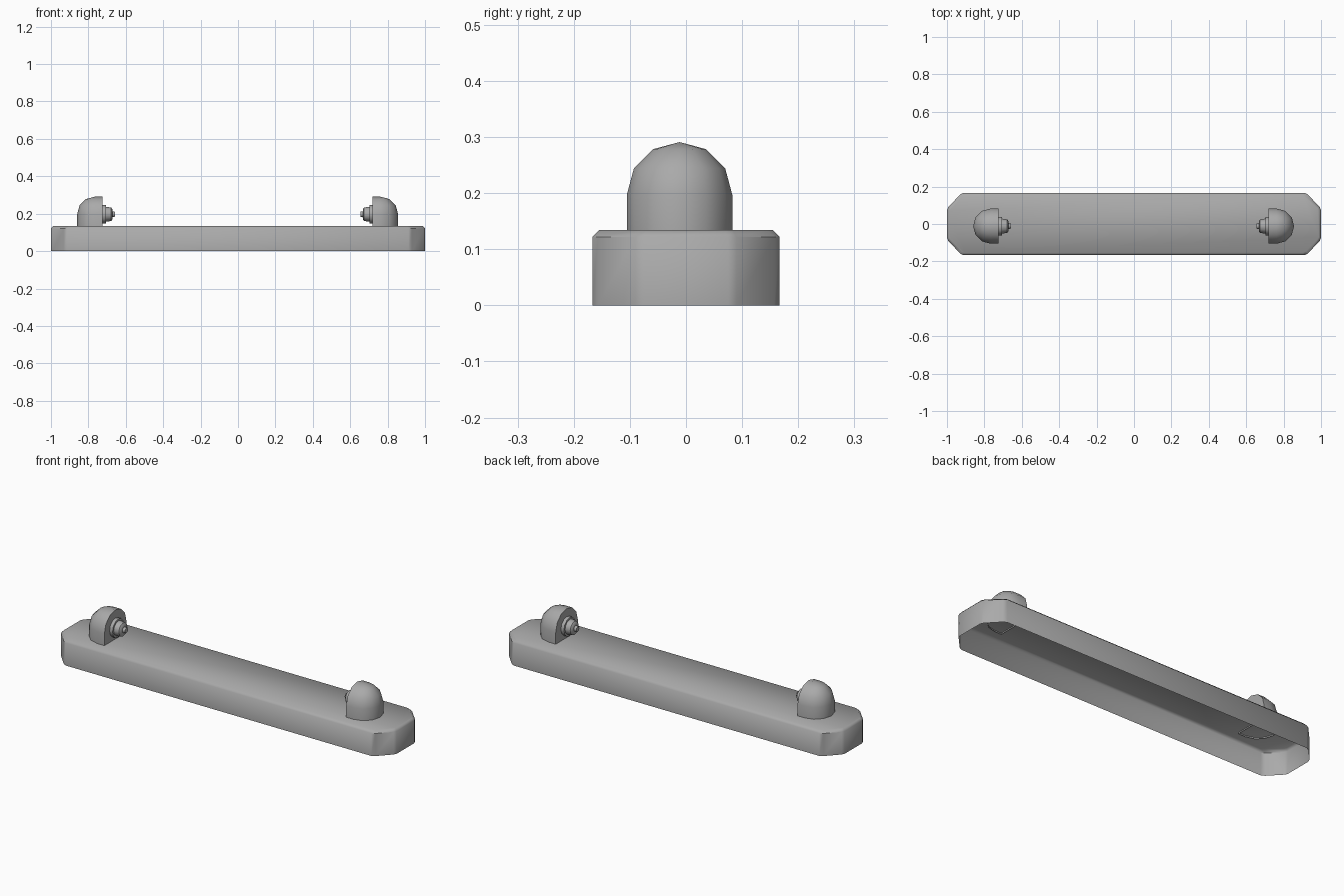
import bpy, bmesh
from math import sin, cos, pi, radians

if "Cube" in bpy.data.objects:
    bpy.data.objects.remove(bpy.data.objects["Cube"])

CX, CY, CZ = -0.002, -0.0115, 0.197    # mid plane of the pair, holder axis

grey = bpy.data.materials.new("dark_grey")
grey.diffuse_color = (0.4, 0.4, 0.4, 1)
grey.use_nodes = True
grey.node_tree.nodes["Principled BSDF"].inputs["Base Color"].default_value = grey.diffuse_color


def finish(name, bm, angle):
    bmesh.ops.remove_doubles(bm, verts=bm.verts, dist=1e-5)
    bmesh.ops.recalc_face_normals(bm, faces=bm.faces)
    mesh = bpy.data.meshes.new(name)
    bm.to_mesh(mesh)
    bm.free()
    mesh.materials.append(grey)
    ob = bpy.data.objects.new(name, mesh)
    bpy.context.collection.objects.link(ob)
    bpy.ops.object.select_all(action='DESELECT')
    ob.select_set(True)
    bpy.context.view_layer.objects.active = ob
    bpy.ops.object.shade_smooth_by_angle(angle=radians(angle))
    return ob


def loft(bm, rings, closed=True):
    vs = [[bm.verts.new(p) for p in r] for r in rings]
    n = len(vs[0])
    for a, b in zip(vs, vs[1:]):
        for i in range(n if closed else n - 1):
            j = (i + 1) % n
            bm.faces.new((a[i], a[j], b[j], b[i]))
    return vs


# Base: hollow tray open underneath, chamfered corners, eased top edge
corner = [(1, 0.075), (0.993, 0.09), (0.93, 0.157), (0.912, 0.167)]
outline = (corner + [(-x, y) for x, y in reversed(corner)]
           + [(-x, -y) for x, y in corner] + [(x, -y) for x, y in reversed(corner)])
bm = bmesh.new()
rings = []
for z, inset in ((0, 0), (0.122, 0), (0.134, 0.012)):
    rings.append([(x * (1 - inset), y * (1 - inset / 0.167), z) for x, y in outline])
bm.faces.new(loft(bm, rings)[-1])
finish("base", bm, 50)


def tube_holder(side):
    # D-shaped block with a quarter-dome top and flat inner face
    face, mid, r = 0.722, 0.764, 0.094
    bm = bmesh.new()
    rings = []
    for z, e in [(0.127, 0)] + [(CZ, k * pi / 6) for k in range(4)]:
        c, h = r * cos(e), r * sin(e)
        arc = [(mid + c * cos(a), c * sin(a)) for a in [(k - 3) * pi / 6 for k in range(7)]]
        pts = [(face, -c)] + arc + [(face, c)]
        rings.append([(CX + side * x, CY + y, z + h) for x, y in pts])
    vs = loft(bm, rings, closed=False)
    bm.faces.new([v[0] for v in vs] + [v[-1] for v in reversed(vs[:-1])])
    return finish("holder_right" if side > 0 else "holder_left", bm, 40)


def contact(side):
    # Stepped round plug on the inner face
    profile = [(0.724, 0.05), (0.704, 0.05), (0.704, 0.04), (0.676, 0.036),
               (0.669, 0.027), (0.669, 0.016), (0.656, 0.013)]
    bm = bmesh.new()
    rings = [[(CX + side * x, CY + r * cos(k * pi / 6), CZ + r * sin(k * pi / 6))
              for k in range(12)] for x, r in profile]
    bm.faces.new(loft(bm, rings)[-1])
    return finish("contact_right" if side > 0 else "contact_left", bm, 40)


for side in (-1, 1):
    tube_holder(side)
    contact(side)
